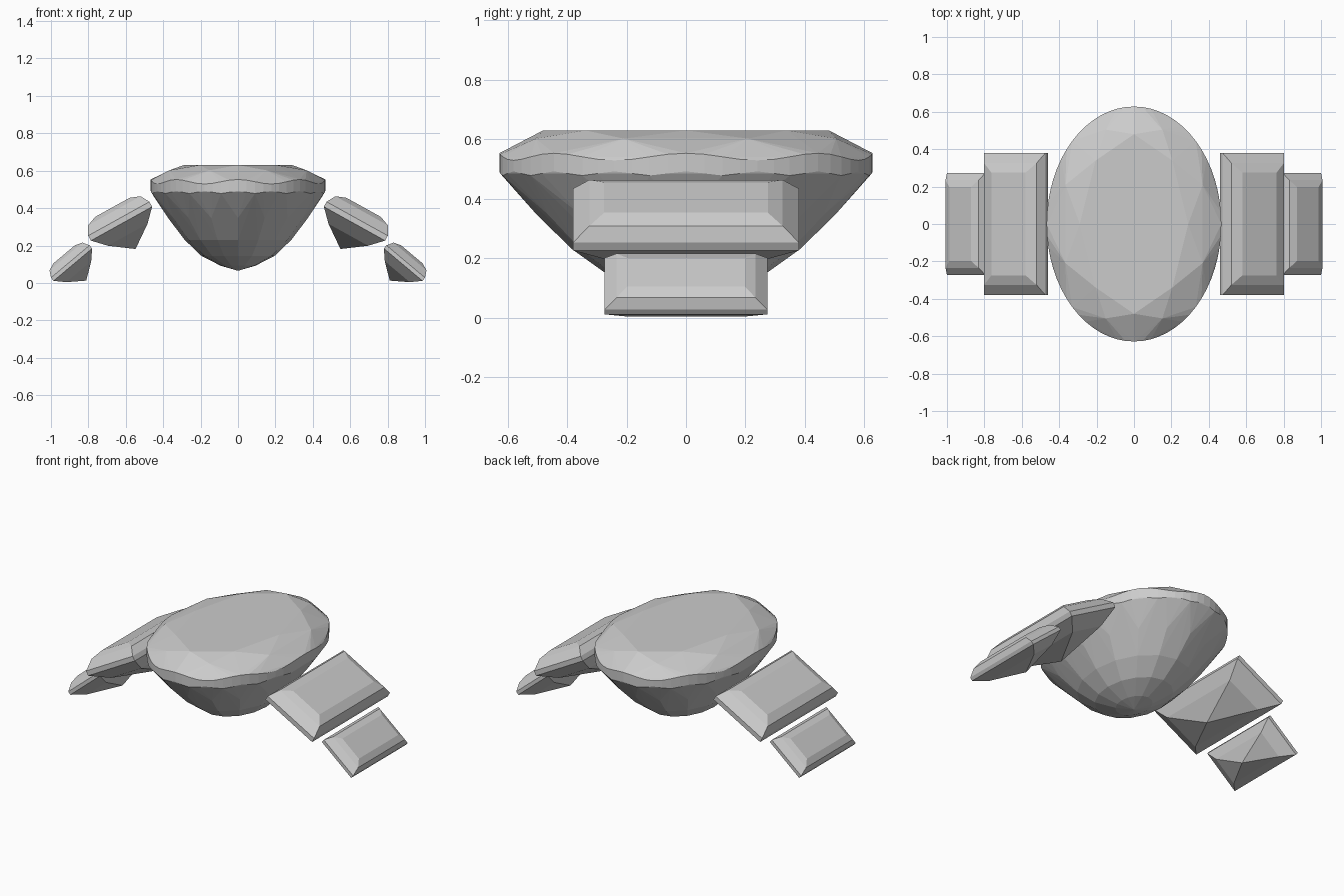
import bpy, bmesh
from math import cos, sin, pi, radians
from mathutils import Matrix, Vector

cube = bpy.data.objects.get("Cube")
if cube:
    bpy.data.objects.remove(cube, do_unlink=True)

grey = bpy.data.materials.new("pale_grey")
grey.use_nodes = True
grey.diffuse_color = (0.6, 0.6, 0.6, 1)
bsdf = grey.node_tree.nodes["Principled BSDF"]
bsdf.inputs["Base Color"].default_value = (0.6, 0.6, 0.6, 1)
bsdf.inputs["Roughness"].default_value = 0.5


def gem(name, points, matrix=Matrix()):
    """Wrap a convex faceted stone around its facet corners."""
    bm = bmesh.new()
    for p in points:
        bm.verts.new(matrix @ Vector(p))
    result = bmesh.ops.convex_hull(bm, input=bm.verts)
    loose = [v for v in bm.verts if not v.link_faces]
    bmesh.ops.delete(bm, geom=loose, context='VERTS')
    bmesh.ops.dissolve_limit(bm, angle_limit=radians(0.5), verts=bm.verts, edges=bm.edges)
    bmesh.ops.recalc_face_normals(bm, faces=bm.faces)
    mesh = bpy.data.meshes.new(name)
    bm.to_mesh(mesh)
    bm.free()
    mesh.materials.append(grey)
    obj = bpy.data.objects.new(name, mesh)
    bpy.context.collection.objects.link(obj)
    return obj


def ring(rx, ry, z, count, offset=0.0, wave=0.0):
    """Oval ring of corners, with an optional scalloped height."""
    angles = [2 * pi * (i + offset) / count for i in range(count)]
    return [(rx * cos(a), ry * sin(a), z + wave * cos(8 * a)) for a in angles]


# Oval centre stone: table, star tips, scalloped girdle, pavilion, culet
RX, RY = 0.467, 0.628
corners = ring(0.29, 0.48, 0.63, 8)
corners += ring(RX * 0.85, RY * 0.87, 0.602, 8, 0.5)
corners += ring(RX, RY, 0.541, 64, 0, 0.012)
corners += [(x, y, 0.485 + 0.007 * cos(2 * pi * i / 4))
            for i, (x, y, z) in enumerate(ring(RX, RY, 0, 64))]
for r, z in [(0.8, 0.347), (0.61, 0.23), (0.42, 0.145), (0.2, 0.092)]:
    corners += ring(RX * r, RY * r, z, 16)
corners.append((0, 0, 0.065))
gem("oval_centre_stone", corners)

# Step-cut side stones: half width, half length and height of each step
STEPS = [(0.105, 0.275, 0.085), (0.16, 0.325, 0.064), (0.187, 0.38, 0.015),
         (0.187, 0.38, -0.015), (0.121, 0.28, -0.083)]
step_corners = [(sx * w, sy * l, h) for w, l, h in STEPS
                for sx in (-1, 1) for sy in (-1, 1)] + [(0, 0, -0.17)]

for label, x, z, tilt, size in [("inner", 0.63, 0.33, 29, 1.0),
                                ("outer", 0.89, 0.106, 40, 0.72)]:
    for side, s in (("left", 1), ("right", -1)):
        place = (Matrix.Translation((s * x, 0, z))
                 @ Matrix.Rotation(radians(s * tilt), 4, 'Y')
                 @ Matrix.Scale(size, 4))
        gem(f"{label}_step_stone_{side}", step_corners, place)
